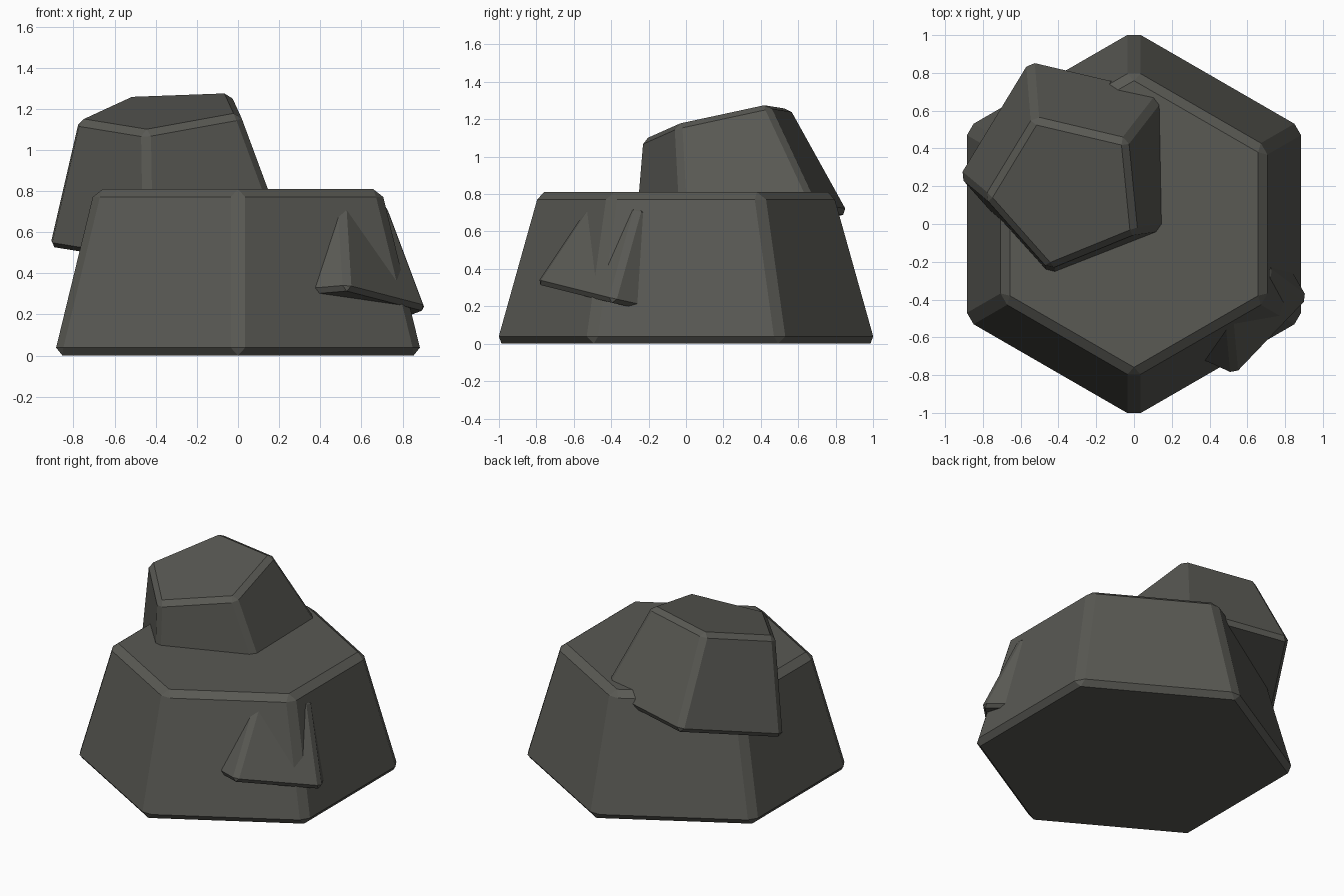
import bpy
import bmesh
import math
from mathutils import Vector, Matrix

cube = bpy.data.objects.get("Cube")
if cube:
    bpy.data.objects.remove(cube, do_unlink=True)

# One dark stone colour for every boulder
stone = bpy.data.materials.new("dark_stone")
stone.use_nodes = True
colour = (0.1, 0.1, 0.088, 1)
stone.diffuse_color = colour
bsdf = stone.node_tree.nodes["Principled BSDF"]
bsdf.inputs["Base Color"].default_value = colour
bsdf.inputs["Roughness"].default_value = 0.9


def boulder(name, sides, r_low, r_high, height, turn, centre, axis, chamfer):
    """Chamfered tapered prism standing on centre and leaning along axis."""
    bm = bmesh.new()
    bmesh.ops.create_cone(bm, cap_ends=True, segments=sides,
                          radius1=r_low, radius2=r_high, depth=height)
    # Bring the first corner to the +x axis before turning it
    first = bm.verts[:][0].co
    spin = math.radians(turn) - math.atan2(first.y, first.x)
    lean = Vector((0, 0, 1)).rotation_difference(Vector(axis).normalized())
    place = (Matrix.Translation(centre) @ lean.to_matrix().to_4x4()
             @ Matrix.Rotation(spin, 4, 'Z')
             @ Matrix.Translation((0, 0, height / 2)))
    bmesh.ops.bevel(bm, geom=bm.edges[:], offset=chamfer, segments=1,
                    affect='EDGES', clamp_overlap=True)
    bmesh.ops.transform(bm, matrix=place, verts=bm.verts)
    bmesh.ops.recalc_face_normals(bm, faces=bm.faces)
    mesh = bpy.data.meshes.new(name)
    bm.to_mesh(mesh)
    bm.free()
    mesh.materials.append(stone)
    obj = bpy.data.objects.new(name, mesh)
    bpy.context.collection.objects.link(obj)
    return obj


# Large hexagonal base rock
boulder("base_rock", 6, 1.032, 0.805, 0.81, 90,
        (0, 0, 0), (0, 0, 1), 0.04)

# Leaning five-sided rock on top
boulder("upper_rock", 5, 0.63, 0.43, 0.62, -31,
        (-0.305, 0.305, 0.59), (-0.09, -0.225, 1), 0.03)

# Small five-sided rock set into the front left corner
boulder("side_rock", 5, 0.49, 0.285, 0.53, -7,
        (0.44, -0.34, 0.215), (0.02, 0.23, 1), 0.026)
